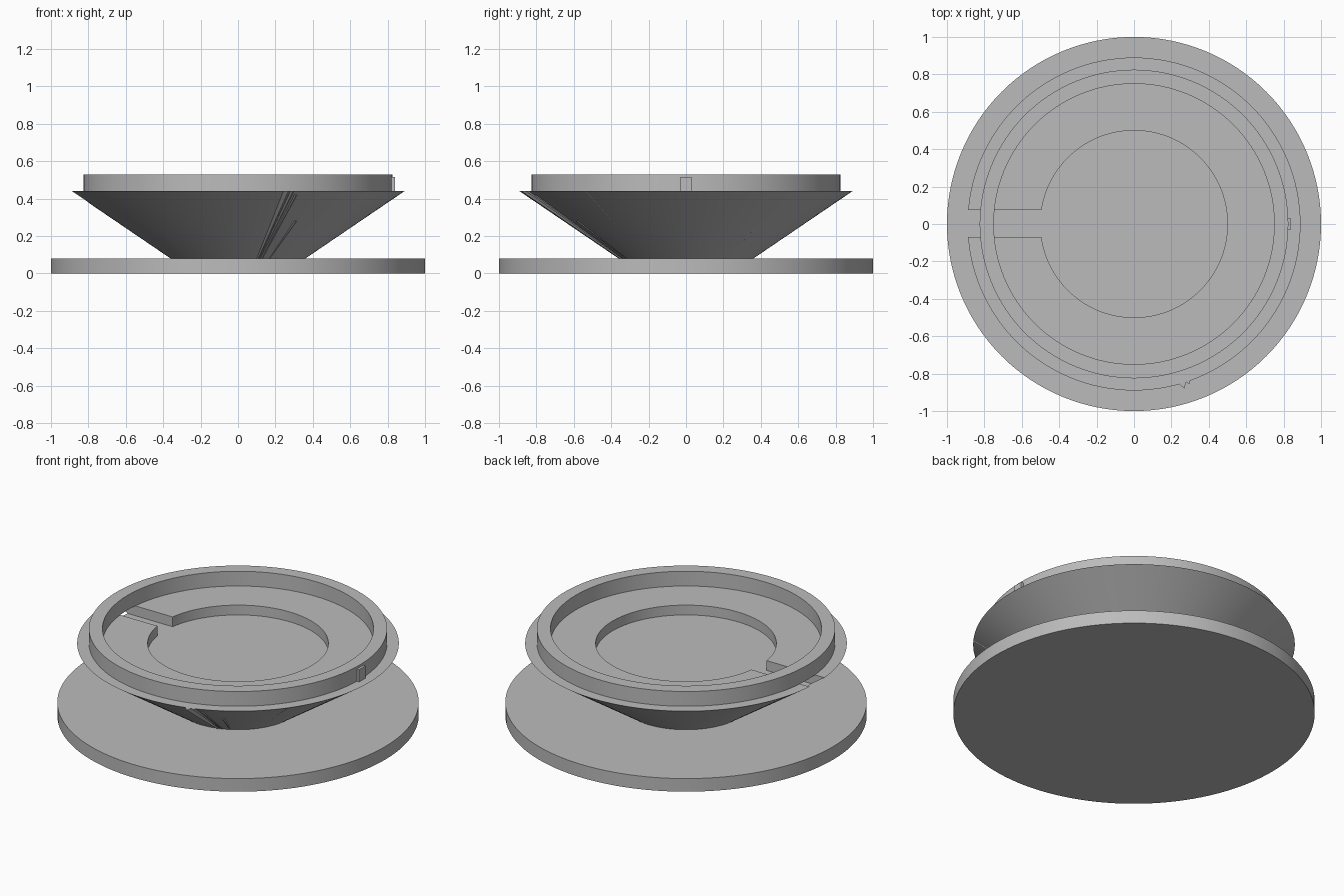
import bpy, bmesh, math
from mathutils import Vector

cube = bpy.data.objects.get("Cube")
if cube:
    bpy.data.objects.remove(cube, do_unlink=True)

SEGMENTS = 128
BASE_TOP, RIM_Z, RING_TOP = 0.08, 0.44, 0.53
FOOT_R, RIM_R = 0.36, 0.89
RECESS_R, RECESS_Z = 0.5, 0.38

grey = bpy.data.materials.new("plain grey")
grey.use_nodes = True
grey.diffuse_color = (0.5, 0.5, 0.5, 1)
grey.node_tree.nodes["Principled BSDF"].inputs["Base Color"].default_value = grey.diffuse_color


def finish(name, bm):
    bmesh.ops.remove_doubles(bm, verts=bm.verts, dist=1e-5)
    bmesh.ops.recalc_face_normals(bm, faces=bm.faces)
    mesh = bpy.data.meshes.new(name)
    bm.to_mesh(mesh)
    bm.free()
    obj = bpy.data.objects.new(name, mesh)
    bpy.context.collection.objects.link(obj)
    mesh.materials.append(grey)
    return obj


def lathe(name, profile, closed=False):
    """Spin an (r, z) profile around the z axis."""
    bm = bmesh.new()
    verts = [bm.verts.new((r, 0, z)) for r, z in profile]
    pairs = list(zip(verts, verts[1:]))
    if closed:
        pairs.append((verts[-1], verts[0]))
    edges = [bm.edges.new(p) for p in pairs]
    bmesh.ops.spin(bm, geom=verts + edges, cent=(0, 0, 0), axis=(0, 0, 1),
                   angle=math.tau, steps=SEGMENTS, use_duplicate=False)
    return finish(name, bm)


def box(name, low, high):
    bm = bmesh.new()
    bmesh.ops.create_cube(bm, size=1)
    low, high = Vector(low), Vector(high)
    for v in bm.verts:
        v.co = (low + high) / 2 + v.co * (high - low)
    return finish(name, bm)


def activate(obj):
    bpy.ops.object.select_all(action="DESELECT")
    obj.select_set(True)
    bpy.context.view_layer.objects.active = obj


def ridge(name, angle, top_z, width, height):
    """Thin triangular rib lying on the cone, growing toward the top."""
    out = Vector((math.cos(angle), math.sin(angle), 0))
    side = Vector((-out.y, out.x, 0))
    bm = bmesh.new()
    rows = []
    for z, grow in ((BASE_TOP, 0.4), (top_z, 1)):
        r = FOOT_R + (z - BASE_TOP) / (RIM_Z - BASE_TOP) * (RIM_R - FOOT_R)
        centre = out * (r - 0.004) + Vector((0, 0, z))
        rows.append([bm.verts.new(centre + side * s * width * grow + out * o * grow)
                     for s, o in ((-0.5, 0), (0, height), (0.5, 0))])
    for i in range(3):
        j = (i + 1) % 3
        bm.faces.new((rows[0][i], rows[0][j], rows[1][j], rows[1][i]))
    for row in rows:
        bm.faces.new(row)
    return finish(name, bm)


# Base disc
base = lathe("base_disc", [(0, 0), (1, 0), (1, BASE_TOP), (0, BASE_TOP)])

# Flared body with a round recess in its top
body = lathe("flared_body", [(0, BASE_TOP), (FOOT_R, BASE_TOP), (RIM_R, RIM_Z),
                             (RECESS_R, RIM_Z), (RECESS_R, RECESS_Z), (0, RECESS_Z)])

# Slot running from the recess out through the rim
cutter = box("slot_cutter", (-1.1, -0.07, RECESS_Z), (-0.45, 0.075, 0.6))
cut = body.modifiers.new("slot", "BOOLEAN")
cut.operation, cut.solver, cut.object = "DIFFERENCE", "EXACT", cutter
activate(body)
bpy.ops.object.modifier_apply(modifier=cut.name)
bpy.data.objects.remove(cutter, do_unlink=True)

# Raised collar bridging the slot, with its locating key
ring = lathe("raised_ring", [(0.75, RIM_Z), (0.825, RIM_Z),
                             (0.825, RING_TOP), (0.75, RING_TOP)], closed=True)
box("locating_key", (0.8, -0.03, RIM_Z), (0.84, 0.03, 0.515))

# Fine ribs on the cone
for i, (degrees, top_z, width, height) in enumerate((
        (-73, RIM_Z, 0.04, 0.035), (-71, RIM_Z, 0.025, 0.02), (-69, 0.42, 0.02, 0.015),
        (-62, 0.28, 0.02, 0.015), (-37, RIM_Z, 0.01, 0.006), (38, 0.24, 0.015, 0.008))):
    ridge(f"cone_rib_{i + 1}", math.radians(degrees), top_z, width, height)

for obj in (base, body, ring):
    activate(obj)
    bpy.ops.object.shade_smooth_by_angle(angle=math.radians(25))
